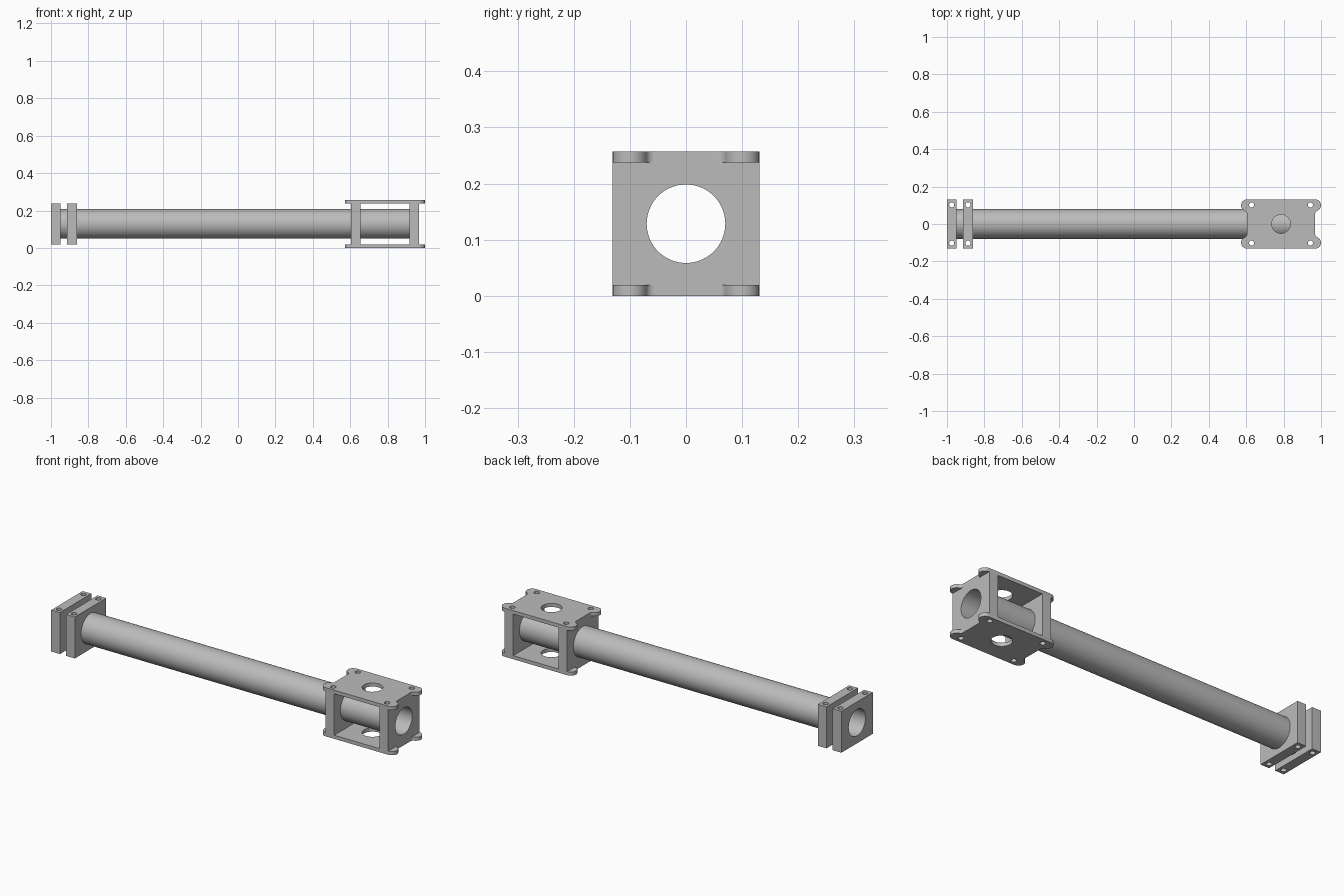
import bpy, bmesh, math
from mathutils import Matrix, Vector

default = bpy.data.objects.get("Cube")
if default:
    bpy.data.objects.remove(default, do_unlink=True)

grey = bpy.data.materials.new("plain grey")
grey.use_nodes = True
colour = (0.5, 0.5, 0.5, 1)
grey.diffuse_color = colour
grey.node_tree.nodes["Principled BSDF"].inputs["Base Color"].default_value = colour

MID_Z, HEIGHT, PLATE_T = 0.1285, 0.257, 0.019
HALF_Y, BLOCK_T = 0.131, 0.051
TUBE_R, BORE_R = 0.079, 0.07
BOLT_Y, BOLT_R = 0.102, 0.0135
FRAME_X = 0.786


def make(name, bm):
    bmesh.ops.recalc_face_normals(bm, faces=bm.faces)
    mesh = bpy.data.meshes.new(name)
    bm.to_mesh(mesh)
    bm.free()
    mesh.materials.append(grey)
    obj = bpy.data.objects.new(name, mesh)
    bpy.context.collection.objects.link(obj)
    return obj


def add_cylinder(bm, centre, radius, depth, along_x=False, sides=32):
    m = Matrix.Translation(centre)
    if along_x:
        m = m @ Matrix.Rotation(math.pi / 2, 4, 'Y')
    bmesh.ops.create_cone(bm, cap_ends=True, segments=sides, radius1=radius,
                          radius2=radius, depth=depth, matrix=m)


def cut(obj, cutters):
    """Subtract a list of cylinders, one modifier each, then apply."""
    helpers = []
    for args in cutters:
        bm = bmesh.new()
        add_cylinder(bm, *args)
        helper = make("hole_cutter", bm)
        helper.hide_render = True
        helpers.append(helper)
        mod = obj.modifiers.new("hole", 'BOOLEAN')
        mod.operation, mod.solver, mod.object = 'DIFFERENCE', 'EXACT', helper
    bpy.context.view_layer.update()
    result = obj.evaluated_get(bpy.context.evaluated_depsgraph_get())
    mesh = bpy.data.meshes.new_from_object(result)
    obj.modifiers.clear()
    obj.data = mesh
    for helper in helpers:
        bpy.data.objects.remove(helper, do_unlink=True)


def smooth(obj):
    bpy.ops.object.select_all(action='DESELECT')
    obj.select_set(True)
    bpy.context.view_layer.objects.active = obj
    bpy.ops.object.shade_smooth_by_angle(angle=math.radians(35))


# Hollow tube: four rings of a rectangular section spun around x
x0, x1 = -1.0, 0.969
bm = bmesh.new()
section = [(x0, TUBE_R), (x1, TUBE_R), (x1, BORE_R), (x0, BORE_R)]
verts = [bm.verts.new((x, 0, MID_Z + r)) for x, r in section]
edges = [bm.edges.new((verts[i], verts[(i + 1) % 4])) for i in range(4)]
bmesh.ops.spin(bm, geom=verts + edges, cent=(0, 0, MID_Z), axis=(1, 0, 0),
               angle=math.tau, steps=64, use_duplicate=False)
bmesh.ops.remove_doubles(bm, verts=bm.verts, dist=1e-5)
smooth(make("tube", bm))

# Clamp blocks: bored for the tube and drilled vertically for bolts
blocks = {"outer_end_block": -0.9745, "inner_end_block": -0.8875,
          "frame_inner_block": 0.6285, "frame_outer_block": 0.9435}
for name, x in blocks.items():
    bm = bmesh.new()
    size = Vector((BLOCK_T, 2 * HALF_Y, HEIGHT - 2 * PLATE_T))
    bmesh.ops.create_cube(bm, size=1, matrix=Matrix.Translation((x, 0, MID_Z))
                          @ Matrix.Diagonal(size).to_4x4())
    block = make(name, bm)
    holes = [((x, 0, MID_Z), TUBE_R, 0.2, True, 64)]
    holes += [((x, s * BOLT_Y, MID_Z), BOLT_R, 0.4) for s in (-1, 1)]
    cut(block, holes)
    smooth(block)


# Frame plate outline: a rounded ear on each corner, with hollowed ends
def ear_outline(steps=10):
    """One quarter, from the long side round the ear to the waist."""
    lobe, fillet, waist = 0.031, 0.015, 0.183
    cy = HALF_Y - lobe
    dy = math.sqrt((lobe + fillet) ** 2 - fillet ** 2)
    end = -math.atan2(dy, fillet)
    pts = []
    for i in range(steps + 1):
        a = math.pi / 2 + (end - math.pi / 2) * i / steps
        pts.append((waist + lobe * math.cos(a), cy + lobe * math.sin(a)))
    for i in range(1, steps + 1):
        a = math.pi + end + (-end) * i / steps
        pts.append((waist + fillet + fillet * math.cos(a),
                    cy - dy + fillet * math.sin(a)))
    return pts


ear = ear_outline()
outline = (ear + [(x, -y) for x, y in reversed(ear)]
           + [(-x, -y) for x, y in ear] + [(-x, y) for x, y in reversed(ear)])

for name, z in (("bottom_plate", 0), ("top_plate", HEIGHT - PLATE_T)):
    bm = bmesh.new()
    face = bm.faces.new([bm.verts.new((FRAME_X + x, y, z)) for x, y in outline])
    new = bmesh.ops.extrude_face_region(bm, geom=[face])["geom"]
    bmesh.ops.translate(bm, vec=(0, 0, PLATE_T),
                        verts=[v for v in new if isinstance(v, bmesh.types.BMVert)])
    plate = make(name, bm)
    holes = [((FRAME_X, 0, z), 0.05, 0.1, False, 48)]
    holes += [((x, s * BOLT_Y, z), BOLT_R, 0.1)
              for x in (blocks["frame_inner_block"], blocks["frame_outer_block"])
              for s in (-1, 1)]
    cut(plate, holes)
    smooth(plate)
